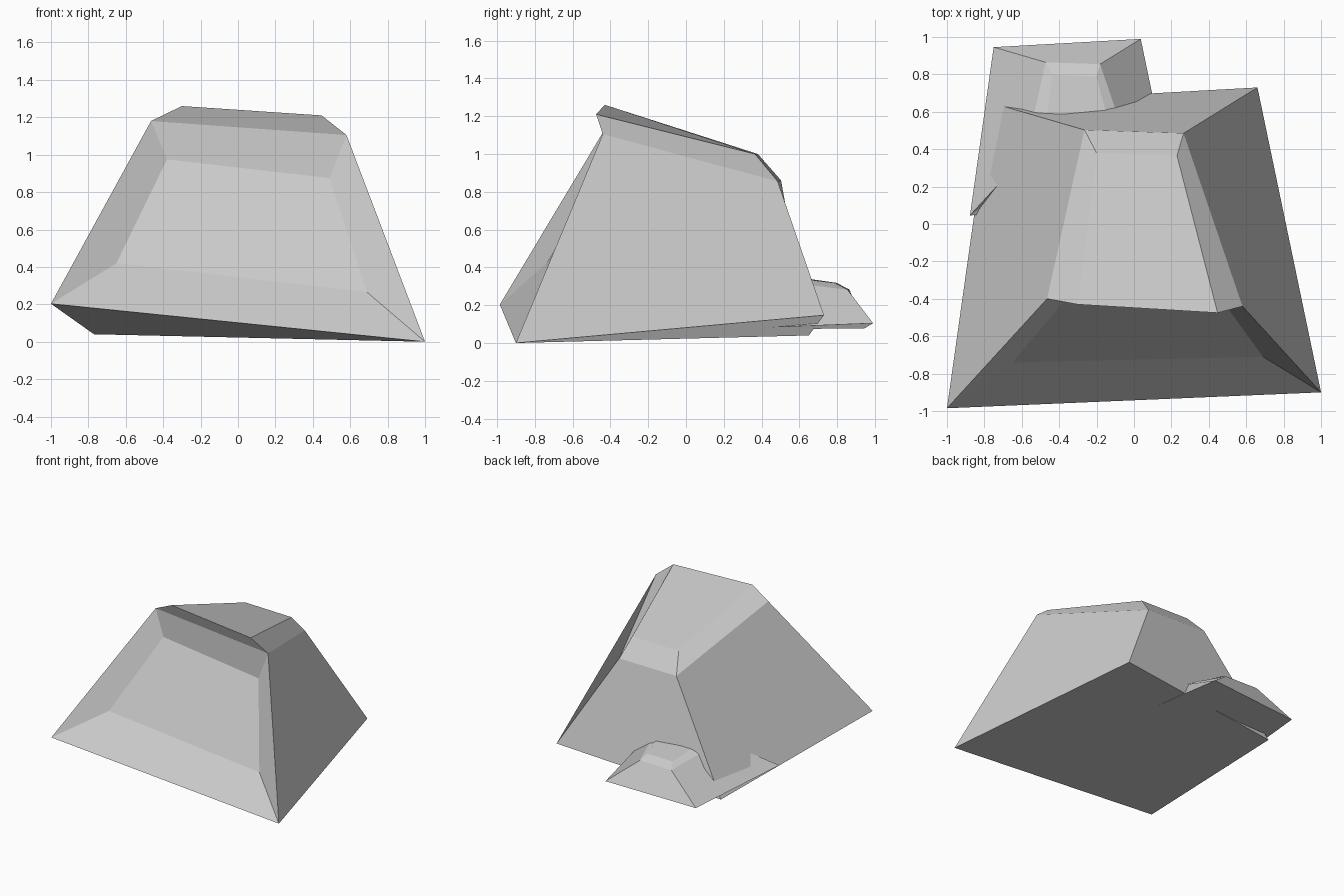
import bpy, bmesh
from mathutils import Vector

if "Cube" in bpy.data.objects:
    bpy.data.objects.remove(bpy.data.objects["Cube"])

# Loops of the rock, each ordered front-left, front-right, back-right, back-left
BASE = [(-1, -.985, .203), (1, -.9, 0), (.66, .73, .147), (-.77, .65, .04)]
SHOULDER = [(-.465, -.4, 1.18), (.58, -.44, 1.105), (.265, .485, .855), (-.265, .503, .86)]
CROWN = [(-.3, -.43, 1.26), (.447, -.475, 1.21), (.23, .365, 1.0), (-.2, .38, 1.0)]
# Sunken panel on the front, ordered like the front face
PANEL = [(-.65, -.74, .42), (.69, -.71, .265), (.49, -.435, .875), (-.38, -.42, .975)]


def make_rock(name, scale, offset):
    bm = bmesh.new()
    s, o = Vector(scale), Vector(offset)
    base, shoulder, crown, panel = (
        [bm.verts.new(Vector(p) * s + o) for p in loop]
        for loop in (BASE, SHOULDER, CROWN, PANEL))
    # sides, with the front recessed, and the chamfer under the crown
    for i in range(4):
        j = (i + 1) % 4
        if i:
            bm.faces.new((base[j], shoulder[j], shoulder[i], base[i]))
        bm.faces.new((shoulder[j], crown[j], crown[i], shoulder[i]))
    front = [base[0], base[1], shoulder[1], shoulder[0]]
    for i in range(4):
        j = (i + 1) % 4
        bm.faces.new((front[i], front[j], panel[j], panel[i]))
    bm.faces.new(panel)
    bm.faces.new(crown)
    # underside
    bm.faces.new((base[3], base[2], base[1], base[0]))
    mesh = bpy.data.meshes.new(name)
    bm.to_mesh(mesh)
    bm.free()
    obj = bpy.data.objects.new(name, mesh)
    bpy.context.collection.objects.link(obj)
    return obj


# Main boulder and a flattened smaller copy tucked behind it
make_rock("large_rock", (1, 1, 1), (0, 0, 0))
make_rock("small_rock", (.55, .55, .25), (-.327, .588, .068))
